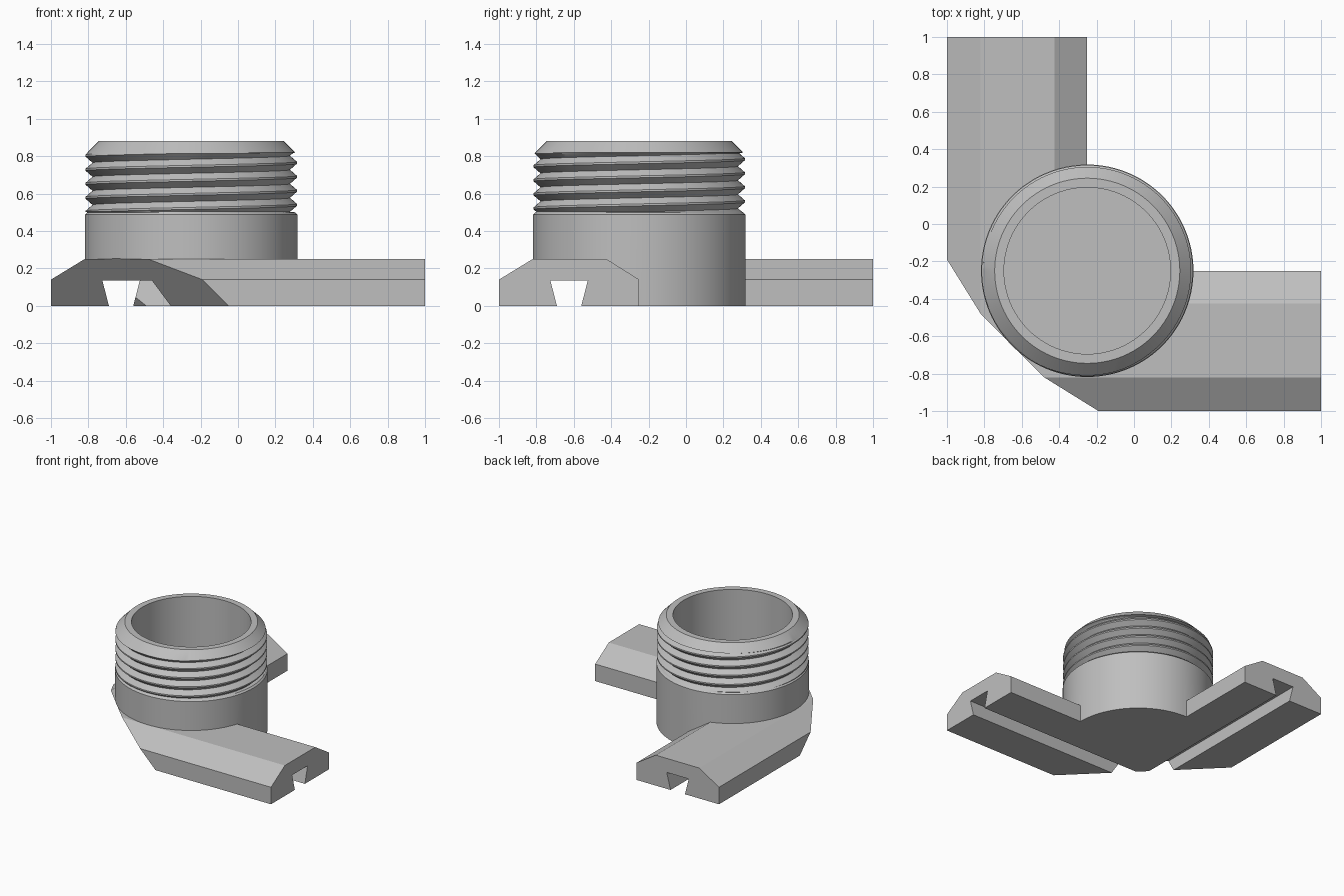
import bpy, bmesh
from math import cos, sin, tau, radians
from mathutils import Vector

cube = bpy.data.objects.get("Cube")
if cube:
    bpy.data.objects.remove(cube, do_unlink=True)

grey = bpy.data.materials.new("light_grey")
grey.use_nodes = True
colour = (0.52, 0.52, 0.52, 1)
grey.diffuse_color = colour
grey.node_tree.nodes["Principled BSDF"].inputs["Base Color"].default_value = colour

CENTRE = -0.25          # tower axis in x and y
SEGMENTS = 96
PITCH, CREST_Z = 0.075, 0.765
THREAD_LOW, THREAD_HIGH = 0.503, 0.815
CREST, ROOT = 0.565, 0.528


def finish(name, bm):
    bmesh.ops.remove_doubles(bm, verts=bm.verts, dist=0.0002)
    bmesh.ops.recalc_face_normals(bm, faces=bm.faces)
    mesh = bpy.data.meshes.new(name)
    bm.to_mesh(mesh)
    bm.free()
    mesh.materials.append(grey)
    obj = bpy.data.objects.new(name, mesh)
    bpy.context.collection.objects.link(obj)
    return obj


def skin(name, rings, closed):
    """Join rows of points with quads; closed rows wrap and get end caps."""
    bm = bmesh.new()
    rows = [[bm.verts.new(p) for p in ring] for ring in rings]
    n = len(rows[0])
    for a, b in zip(rows, rows[1:]):
        for i in range(n if closed else n - 1):
            j = (i + 1) % n
            bm.faces.new((a[i], a[j], b[j], b[i]))
    if closed:
        bm.faces.new(rows[0])
        bm.faces.new(rows[-1])
    return finish(name, bm)


# Base: chamfered bar swept round a mitred right-angle corner
bar = [(0, 0), (0, 0.14), (0.18, 0.25), (0.575, 0.25), (0.75, 0.14), (0.75, 0)]
base = skin("corner_bracket", [
    [(u - 1, 1, z) for u, z in bar],
    [(u - 1, u - 1, z) for u, z in bar],
    [(1, u - 1, z) for u, z in bar]], True)


# Tower: collar, helical thread, chamfered lip and blind bore
def thread_radius(z, turn):
    phase = ((z - CREST_Z) / PITCH - turn + 0.5) % 1 - 0.5
    fall = max(0, (abs(phase) - 0.07) / 0.43)
    return CREST - (CREST - ROOT) * fall


columns = []
for s in range(SEGMENTS + 1):
    turn = s / SEGMENTS
    profile = [(0, 0), (0.568, 0), (0.568, 0.488), (0.555, 0.5)]
    for k in range(-6, 3):
        for phase in (-0.07, 0.07, 0.5):
            z = CREST_Z + PITCH * (k + phase + turn)
            z = min(max(z, THREAD_LOW), THREAD_HIGH)
            profile.append((min(thread_radius(z, turn), 1.375 - z), z))
    profile += [(0.555, 0.82), (0.495, 0.88), (0.445, 0.88), (0.445, 0.255), (0, 0.255)]
    a = tau * (s % SEGMENTS) / SEGMENTS
    columns.append([(CENTRE + r * cos(a), CENTRE + r * sin(a), z) for r, z in profile])
tower = skin("threaded_tower", columns, False)

# Cutters: two dovetail grooves and the sloping corner cut
groove = [(-0.06, -0.02), (-0.1, 0.135), (0.1, 0.135), (0.06, -0.02)]
groove_y = skin("groove_cutter_y", [[(u - 0.625, y, z) for u, z in groove]
                                    for y in (-1.3, 1.1)], True)
groove_x = skin("groove_cutter_x", [[(x, u - 0.625, z) for u, z in groove]
                                    for x in (-1.3, 1.1)], True)
normal = Vector((1, 1, 1)).normalized()
bm = bmesh.new()
bmesh.ops.create_cube(bm, size=2)
corner = finish("corner_cutter", bm)
corner.rotation_mode = 'QUATERNION'
corner.rotation_quaternion = normal.to_track_quat('Z', 'Y')
corner.location = Vector((-0.525, -0.525, 0)) - normal

bpy.context.view_layer.update()
bpy.ops.object.select_all(action='DESELECT')
base.select_set(True)
bpy.context.view_layer.objects.active = base
for tool, operation in ((tower, 'UNION'), (corner, 'DIFFERENCE'),
                        (groove_y, 'DIFFERENCE'), (groove_x, 'DIFFERENCE')):
    tool.hide_render = True
    mod = base.modifiers.new(tool.name, 'BOOLEAN')
    mod.object = tool
    mod.operation = operation
    mod.solver = 'EXACT'
    bpy.ops.object.modifier_apply(modifier=mod.name)
    bpy.data.objects.remove(tool, do_unlink=True)

base.name = "threaded_corner_bracket"
bpy.ops.object.shade_smooth_by_angle(angle=radians(25))
